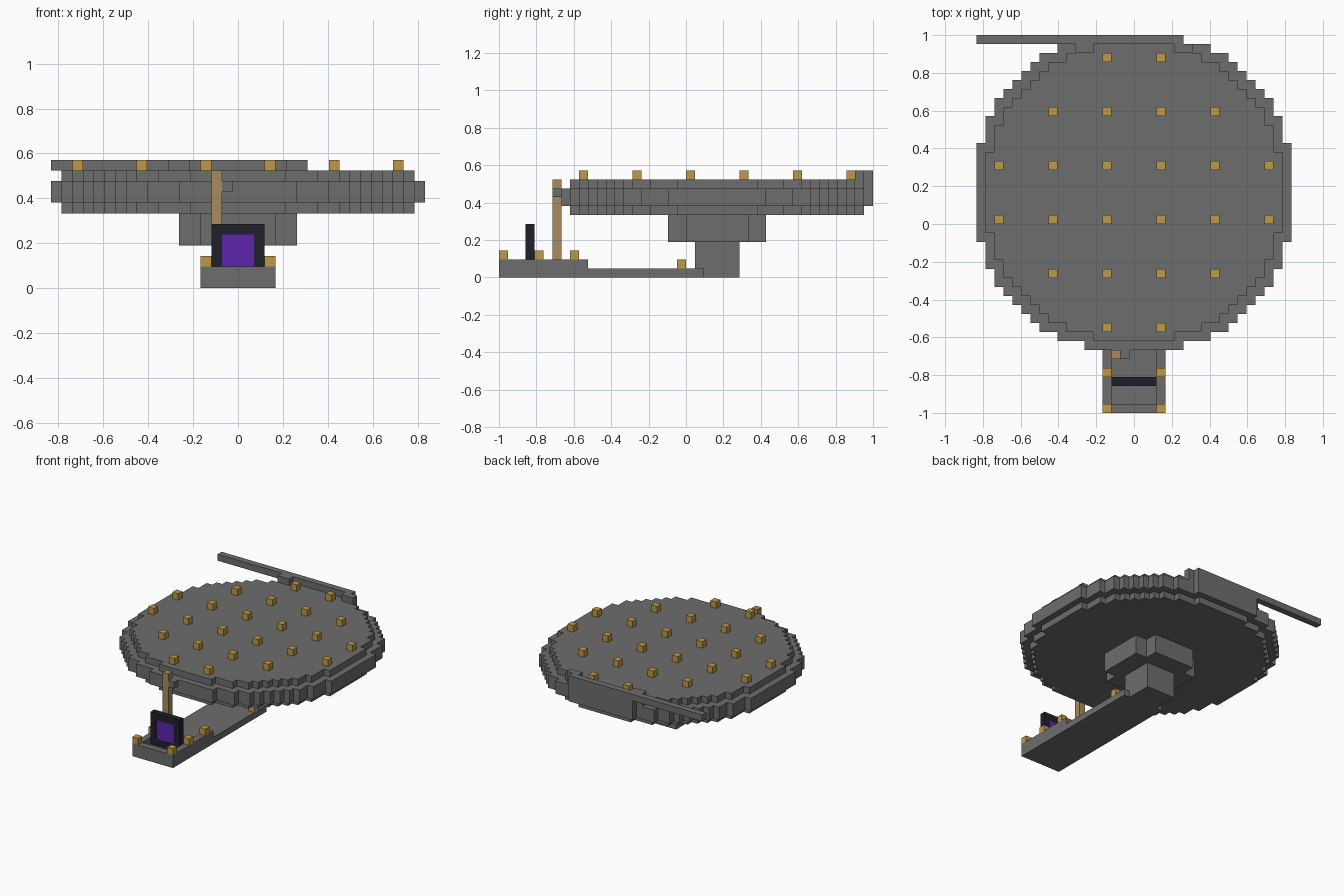
import bpy
import bmesh
from mathutils import Vector

cube = bpy.data.objects.get("Cube")
if cube:
    bpy.data.objects.remove(cube, do_unlink=True)

U = 1 / 21      # one block
DECK_Y = 3.5    # deck centre, in blocks


def material(name, rgb):
    m = bpy.data.materials.new(name)
    m.use_nodes = True
    color = (*rgb, 1)
    m.diffuse_color = color
    m.node_tree.nodes["Principled BSDF"].inputs["Base Color"].default_value = color
    return m


STONE = material("grey stone", (0.155, 0.155, 0.155))
GOLD = material("lamp gold", (0.52, 0.32, 0.06))
WOOD = material("tan wood", (0.40, 0.26, 0.11))
BLACK = material("dark frame", (0.014, 0.014, 0.024))
PURPLE = material("portal purple", (0.11, 0.018, 0.42))


def finish(name, bm, mat):
    bmesh.ops.recalc_face_normals(bm, faces=bm.faces)
    mesh = bpy.data.meshes.new(name)
    bm.to_mesh(mesh)
    bm.free()
    mesh.materials.append(mat)
    obj = bpy.data.objects.new(name, mesh)
    bpy.context.collection.objects.link(obj)
    return obj


def boxes(name, mat, spans):
    """One object from boxes given as (x0, x1), (y0, y1), (z0, z1) in blocks."""
    bm = bmesh.new()
    for span in spans:
        verts = bmesh.ops.create_cube(bm, size=1)["verts"]
        for v in verts:
            v.co = Vector([U * (a + b + 2 * c * (b - a)) / 2
                           for c, (a, b) in zip(v.co, span)])
    return finish(name, bm, mat)


def stepped_prism(name, mat, corners, z0, z1):
    """Prism with a stepped round outline; corners cover one quadrant."""
    quadrant = []
    for i, (x, y) in enumerate(corners):
        quadrant.append((x, y))
        if i + 1 < len(corners):
            quadrant.append((corners[i + 1][0], y))
    flip = [(-x, y) for x, y in reversed(quadrant)]
    half = quadrant + flip
    outline = half + [(-x, -y) for x, y in half]
    bm = bmesh.new()
    face = bm.faces.new([bm.verts.new((x * U, (y + DECK_Y) * U, z0 * U))
                         for x, y in outline])
    top = bmesh.ops.extrude_face_region(bm, geom=[face])["geom"]
    bmesh.ops.translate(bm, vec=(0, 0, (z1 - z0) * U),
                        verts=[g for g in top if isinstance(g, bmesh.types.BMVert)])
    return finish(name, bm, mat)


def block(x, y, z):
    return (x - 0.5, x + 0.5), (y - 0.5, y + 0.5), (z, z + 1)


# Round deck with a wider rim band
steps = [(17.5, 5.5), (16.5, 8.5), (15.5, 10.5), (14.5, 11.5), (13.5, 12.5)]
rim = steps + [(y, x) for x, y in reversed(steps)]
stepped_prism("deck_rim", STONE, rim, 8, 10)
stepped_prism("deck", STONE, [(x - 1, y - 1) for x, y in rim], 7, 11)

# Support drum and column
stepped_prism("support_drum", STONE, [(5.5, 3.5), (3.5, 5.5)], 4, 7)
boxes("support_column", STONE, [((-2.5, 2.5), (1, 6), (0, 4))])

# Back wall and its long overhanging beam
boxes("back_wall", STONE, [
    ((-5.5, 5.5), (20, 21), (10, 11)),
    ((-6.5, -4.5), (19, 20), (10, 12)),
    ((4.5, 6.5), (19, 20), (10, 12)),
])
boxes("back_beam", STONE, [((-17.5, 5.5), (20, 21), (11, 12))])

# Entrance walkway with a low curb
boxes("walkway", STONE, [((-3.5, 3.5), (-21, 2), (0, 1))])
boxes("walkway_curb", STONE, [
    ((-3.5, -2.5), (-21, -11), (1, 2)),
    ((2.5, 3.5), (-21, -11), (1, 2)),
    ((-2.5, 2.5), (-21, -20), (1, 2)),
])

# Portal
boxes("portal_frame", BLACK, [
    ((-2.5, -1.5), (-18, -17), (1, 6)),
    ((1.5, 2.5), (-18, -17), (1, 6)),
    ((-1.5, 1.5), (-18, -17), (1, 2)),
    ((-1.5, 1.5), (-18, -17), (5, 6)),
])
boxes("portal_pane", PURPLE, [((-1.5, 1.5), (-17.95, -17.05), (2, 5))])

# Ladder pole and landing block
boxes("ladder_pole", WOOD, [((-2.5, -1.5), (-15, -14), (1, 11))])
boxes("landing_block", STONE, [((-1.5, -0.5), (-15, -14), (9, 10))])

# Lamps
grid = range(-15, 16, 6)
boxes("deck_lamps", GOLD, [block(x, y + DECK_Y, 11) for x in grid for y in grid
                           if x * x + y * y < 250])
boxes("walkway_lamps", GOLD, [block(x, y, z) for x in (-3, 3)
                              for y, z in ((-20.5, 2), (-16.5, 2), (-12.5, 2), (-0.5, 1))])
